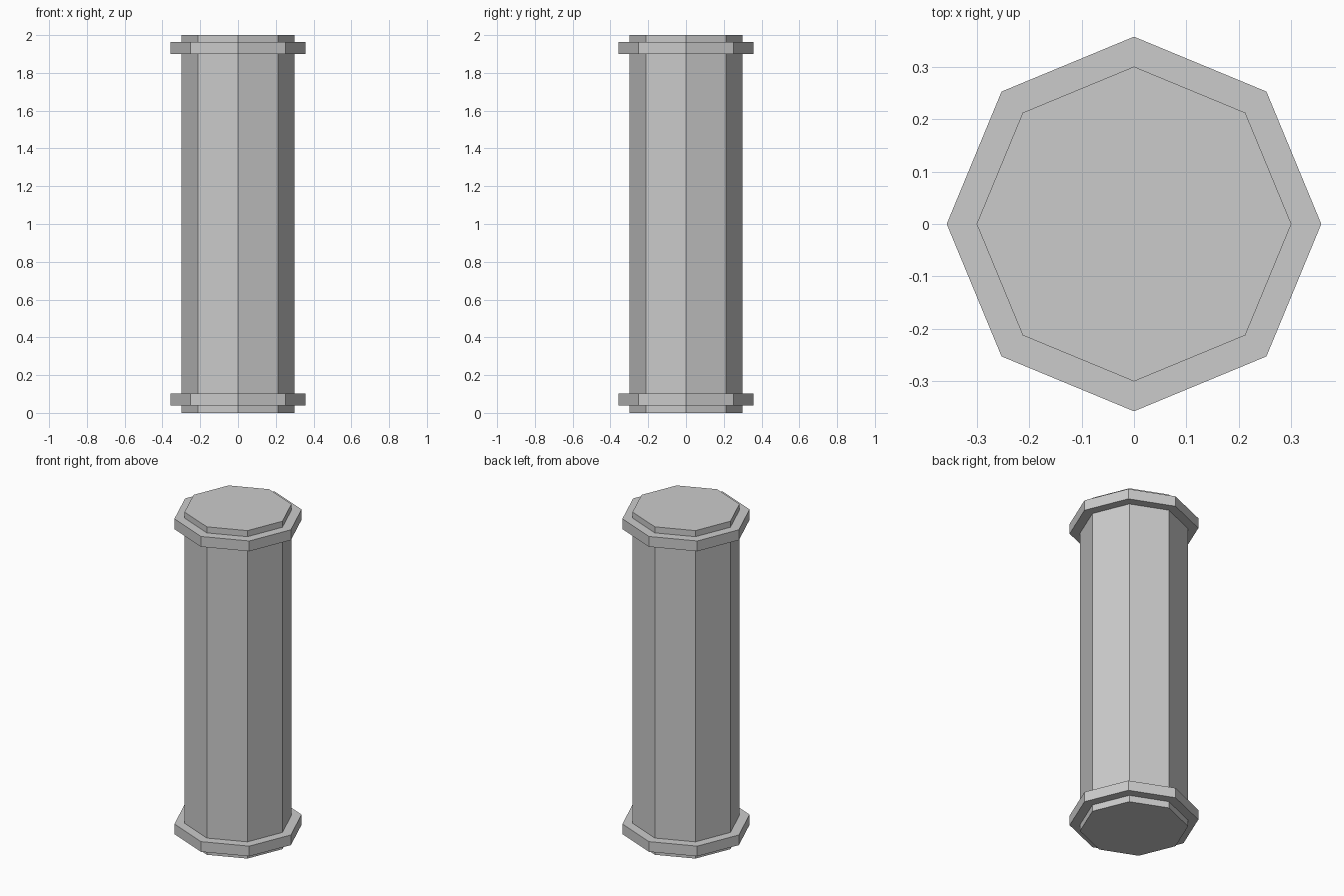
import bpy, bmesh
from math import cos, sin, tau

if "Cube" in bpy.data.objects:
    bpy.data.objects.remove(bpy.data.objects["Cube"])

SIDES = 8
SHAFT_R, COLLAR_R = 0.30, 0.357

# Half outline (radius, height): shaft with a raised collar near each end
profile = [
    (SHAFT_R, 0.0), (SHAFT_R, 0.04),
    (COLLAR_R, 0.04), (COLLAR_R, 0.102),
    (SHAFT_R, 0.102), (SHAFT_R, 1.90),
    (COLLAR_R, 1.90), (COLLAR_R, 1.963),
    (SHAFT_R, 1.963), (SHAFT_R, 2.0),
]

# Octagonal rings stacked along the outline
bm = bmesh.new()
rings = [[bm.verts.new((r * cos(tau * i / SIDES), r * sin(tau * i / SIDES), z))
          for i in range(SIDES)] for r, z in profile]

# Side walls and collar ledges
for low, high in zip(rings, rings[1:]):
    for i in range(SIDES):
        j = (i + 1) % SIDES
        bm.faces.new((low[i], low[j], high[j], high[i]))

# End caps
bm.faces.new(rings[0][::-1])
bm.faces.new(rings[-1])
bmesh.ops.recalc_face_normals(bm, faces=bm.faces[:])

mesh = bpy.data.meshes.new("column")
bm.to_mesh(mesh)
bm.free()
column = bpy.data.objects.new("column", mesh)
bpy.context.collection.objects.link(column)
